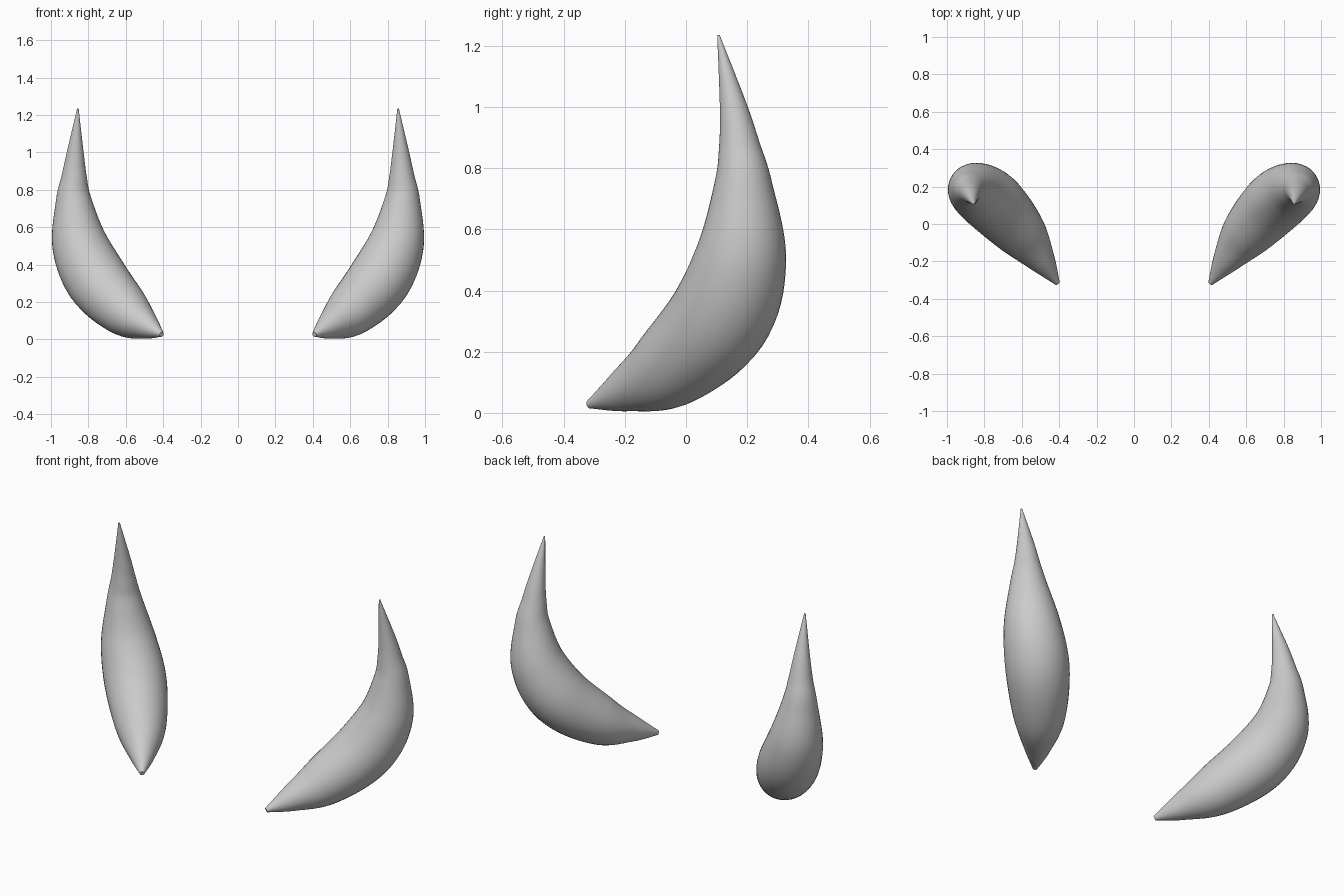
import bpy, bmesh, math
from mathutils import Vector

if "Cube" in bpy.data.objects:
    bpy.data.objects.remove(bpy.data.objects["Cube"])

# Spine stations of the right horn: x, y, z, radius
STATIONS = [
    (0.408, -0.318, 0.027, 0.013),
    (0.490, -0.200, 0.074, 0.073),
    (0.603, -0.050, 0.152, 0.137),
    (0.750, 0.110, 0.312, 0.168),
    (0.845, 0.179, 0.510, 0.150),
    (0.878, 0.187, 0.740, 0.097),
    (0.876, 0.175, 0.870, 0.068),
    (0.870, 0.155, 1.000, 0.045),
    (0.856, 0.106, 1.235, 0.004),
]
SIDES, STEPS = 40, 8


def smooth_path(points, steps):
    """Catmull-Rom interpolation of position and radius."""
    p = [Vector(q) for q in points]
    p = [2 * p[0] - p[1]] + p + [2 * p[-1] - p[-2]]
    out = []
    for a, b, c, d in zip(p, p[1:], p[2:], p[3:]):
        for k in range(steps):
            t = k / steps
            out.append(0.5 * (2 * b + (c - a) * t + (2 * a - 5 * b + 4 * c - d) * t ** 2
                              + (3 * b - a - 3 * c + d) * t ** 3))
    return out + [p[-2]]


def make_horn(name):
    bm = bmesh.new()
    path = smooth_path(STATIONS, STEPS)
    rings = []
    for i, q in enumerate(path):
        tangent = (path[min(i + 1, len(path) - 1)] - path[max(i - 1, 0)]).xyz.normalized()
        across = tangent.cross(Vector((-1, 1, 0))).normalized()
        side = tangent.cross(across)
        ring = []
        for k in range(SIDES):
            a = 2 * math.pi * k / SIDES
            ring.append(bm.verts.new(q.xyz + q.w * (across * math.cos(a) + side * math.sin(a))))
        rings.append(ring)
    for lo, hi in zip(rings, rings[1:]):
        for k in range(SIDES):
            n = (k + 1) % SIDES
            bm.faces.new((lo[k], lo[n], hi[n], hi[k]))
    bm.faces.new(rings[0][::-1])
    bm.faces.new(rings[-1])
    bmesh.ops.recalc_face_normals(bm, faces=bm.faces)
    mesh = bpy.data.meshes.new(name)
    bm.to_mesh(mesh)
    bm.free()
    obj = bpy.data.objects.new(name, mesh)
    bpy.context.collection.objects.link(obj)
    return obj


# Pair of horns, mirrored across x = 0
horns = make_horn("horns")
mirror = horns.modifiers.new("mirror", 'MIRROR')
mirror.use_axis[0] = True
bpy.context.view_layer.objects.active = horns
horns.select_set(True)
bpy.ops.object.shade_smooth_by_angle(angle=math.radians(50))
